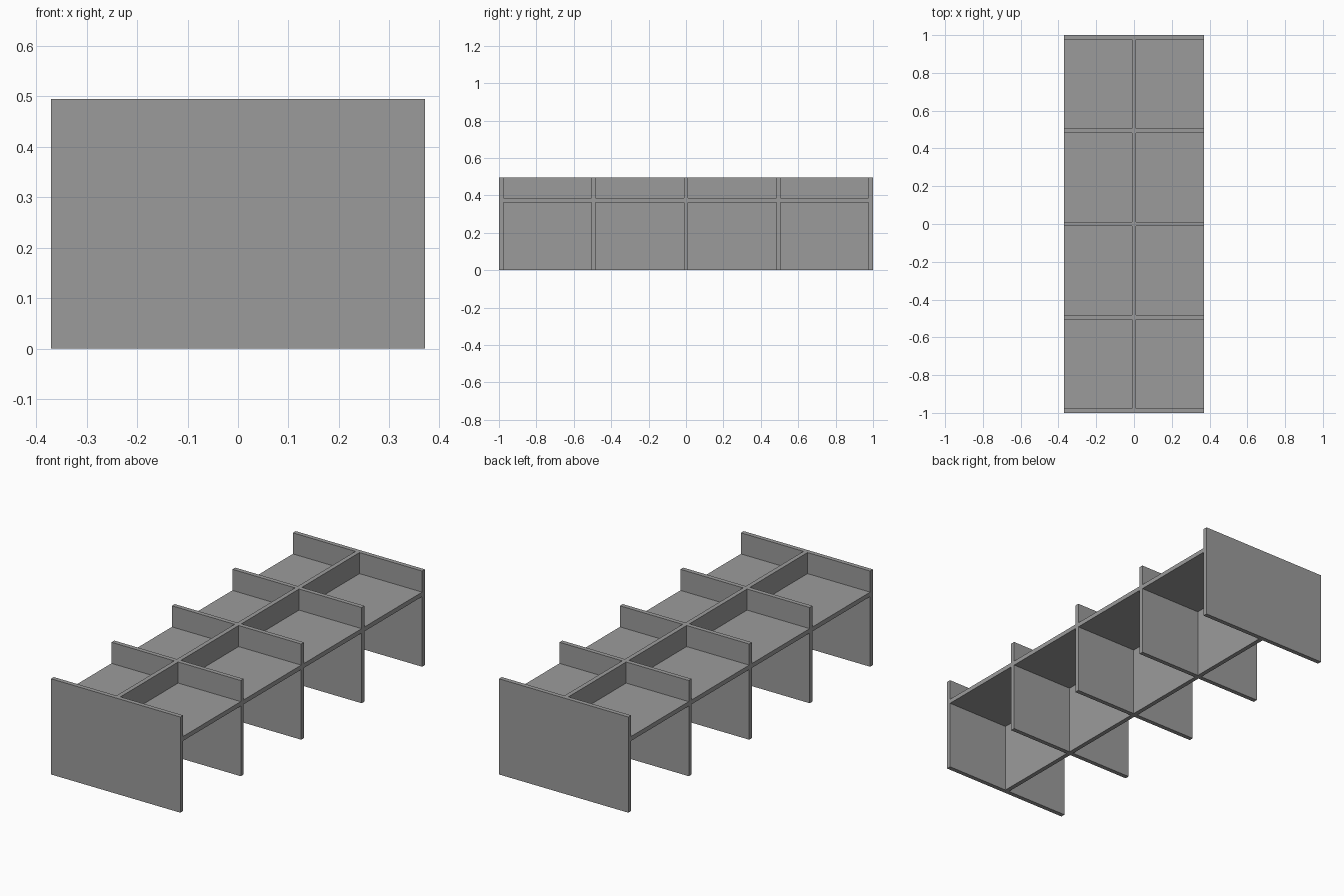
import bpy

cube = bpy.data.objects.get("Cube")
if cube:
    bpy.data.objects.remove(cube, do_unlink=True)

# Overall dimensions
WIDTH, LENGTH, HEIGHT = 0.74, 2.0, 0.495
THICK = 0.023
DESK_TOP = 0.386
BAYS = 4

grey = bpy.data.materials.new("panel grey")
grey.use_nodes = True
colour = (0.33, 0.33, 0.33, 1)
grey.diffuse_color = colour
grey.node_tree.nodes["Principled BSDF"].inputs["Base Color"].default_value = colour


def board(name, low, high):
    """Flat rectangular board between two opposite corners."""
    bpy.ops.mesh.primitive_cube_add(size=1)
    obj = bpy.context.object
    obj.name = name
    obj.location = [(a + b) / 2 for a, b in zip(low, high)]
    obj.scale = [b - a for a, b in zip(low, high)]
    bpy.ops.object.transform_apply(location=False, rotation=False, scale=True)
    obj.data.materials.append(grey)
    return obj


half_w, half_t = WIDTH / 2, THICK / 2
pitch = (LENGTH - THICK) / BAYS
centres = [-LENGTH / 2 + half_t + i * pitch for i in range(BAYS + 1)]

# Cross dividers, also serving as legs
for i, y in enumerate(centres):
    board(f"cross_divider_{i + 1}", (-half_w, y - half_t, 0), (half_w, y + half_t, HEIGHT))

# Each bay has a section of the central divider and a desktop on both sides
for i, (y0, y1) in enumerate(zip(centres, centres[1:])):
    a, b = y0 + half_t, y1 - half_t
    board(f"centre_divider_{i + 1}", (-half_t, a, 0), (half_t, b, HEIGHT))
    for side, x0, x1 in (("left", half_t, half_w), ("right", -half_w, -half_t)):
        board(f"desktop_{side}_{i + 1}", (x0, a, DESK_TOP - THICK), (x1, b, DESK_TOP))
